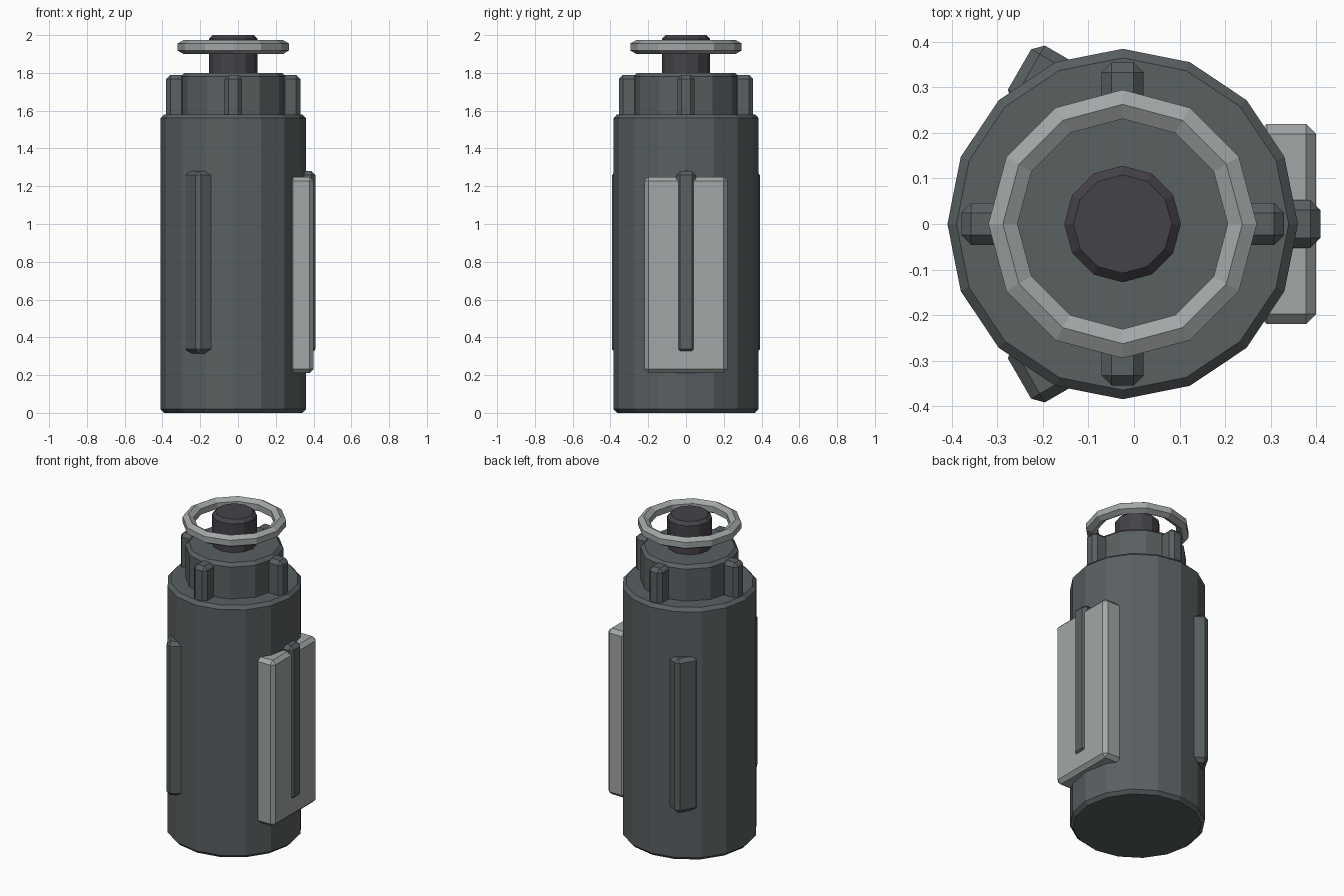
import bpy, bmesh, math
from mathutils import Matrix

if "Cube" in bpy.data.objects:
    bpy.data.objects.remove(bpy.data.objects["Cube"])

CX = -0.025  # axis of the canister


def material(name, rgb):
    m = bpy.data.materials.new(name)
    m.diffuse_color = (*rgb, 1)
    m.use_nodes = True
    m.node_tree.nodes["Principled BSDF"].inputs["Base Color"].default_value = m.diffuse_color
    return m


dark = material("dark_shell", (0.10, 0.115, 0.12))
black = material("black_cap", (0.06, 0.055, 0.065))
light = material("light_metal", (0.36, 0.38, 0.38))


def finish(name, bm, mat):
    bmesh.ops.recalc_face_normals(bm, faces=bm.faces)
    me = bpy.data.meshes.new(name)
    bm.to_mesh(me)
    bm.free()
    me.materials.append(mat)
    ob = bpy.data.objects.new(name, me)
    bpy.context.collection.objects.link(ob)
    return ob


def bevel(bm, edges, width):
    bmesh.ops.bevel(bm, geom=edges, offset=width, segments=1,
                    affect='EDGES', profile=0.5)


def cylinder(name, sides, r, z0, z1, mat, width=0.02):
    # vertex on +x, rims chamfered
    bm = bmesh.new()
    rings = []
    for z, rad in ((z0, r - width), (z0 + width, r), (z1 - width, r), (z1, r - width)):
        rings.append([bm.verts.new((CX + rad * math.cos(2 * math.pi * i / sides),
                                    rad * math.sin(2 * math.pi * i / sides), z))
                      for i in range(sides)])
    for a, b in zip(rings, rings[1:]):
        for i in range(sides):
            j = (i + 1) % sides
            bm.faces.new((a[i], a[j], b[j], b[i]))
    bm.faces.new(rings[0])
    bm.faces.new(rings[-1])
    return finish(name, bm, mat)


def box(name, centre, size, mat, turn=0.0, width=0.022):
    bm = bmesh.new()
    bmesh.ops.create_cube(bm, size=1, matrix=Matrix.Diagonal((*size, 1)))
    bevel(bm, bm.edges[:], width)
    bm.transform(Matrix.Translation(centre) @ Matrix.Rotation(turn, 4, 'Z'))
    return finish(name, bm, mat)


def around(radius, angle, z):
    return (CX + radius * math.cos(angle), radius * math.sin(angle), z)


# Main stack
cylinder("body", 16, 0.385, 0.0, 1.58, dark)
cylinder("collar", 12, 0.28, 1.54, 1.80, dark)
cylinder("plunger", 12, 0.128, 1.76, 2.0, black)

# Floating hexagonal-section ring around the plunger
bm = bmesh.new()
loops = []
for i in range(12):
    a = 2 * math.pi * i / 12
    loop = []
    for k in range(6):
        t = math.radians(90 + 60 * k)
        loop.append(bm.verts.new(around(0.263 + 0.037 * math.cos(t), a,
                                        1.937 + 0.037 * math.sin(t))))
    loops.append(loop)
for i in range(12):
    p, q = loops[i], loops[(i + 1) % 12]
    for k in range(6):
        m = (k + 1) % 6
        bm.faces.new((p[k], q[k], q[m], p[m]))
finish("pull_ring", bm, light)

# Four lugs around the collar
for i in range(4):
    a = i * math.pi / 2
    box(f"collar_lug_{i + 1}", around(0.303, a, 1.67), (0.104, 0.092, 0.24), dark, a)

# Side plate and three long ribs
box("side_plate", (0.335, 0, 0.73), (0.13, 0.44, 1.04), light)
for i in range(3):
    a = i * 2 * math.pi / 3
    box(f"rib_{i + 1}", around(0.362, a, 0.798), (0.146, 0.105, 0.965), dark, -a)
